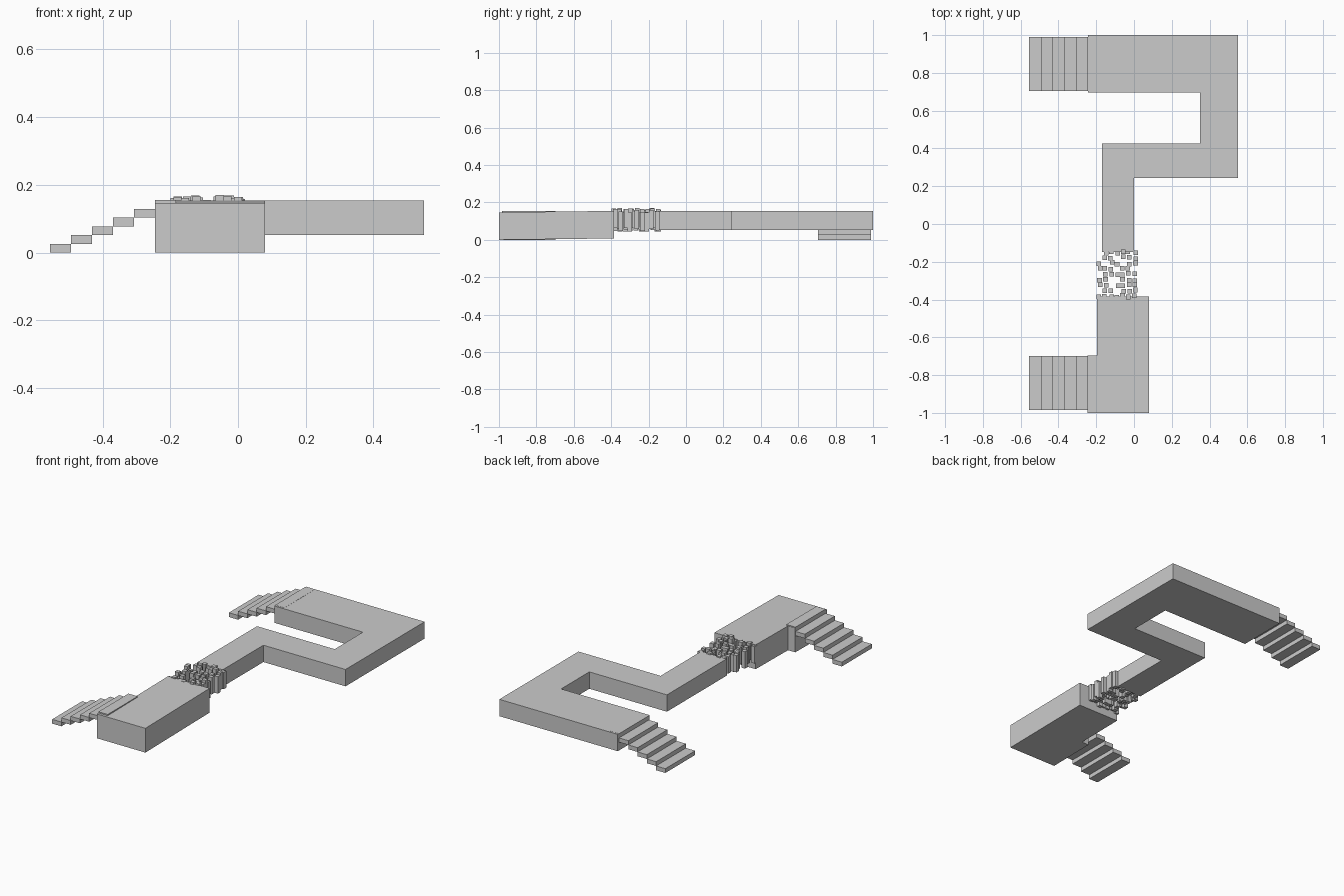
import bpy, bmesh, random
from mathutils import Matrix, Vector

if "Cube" in bpy.data.objects:
    bpy.data.objects.remove(bpy.data.objects["Cube"])

random.seed(4)


def finish(name, bm):
    bmesh.ops.recalc_face_normals(bm, faces=bm.faces)
    mesh = bpy.data.meshes.new(name)
    bm.to_mesh(mesh)
    bm.free()
    ob = bpy.data.objects.new(name, mesh)
    bpy.context.collection.objects.link(ob)
    return ob


def add_box(bm, lo, hi):
    lo, hi = Vector(lo), Vector(hi)
    m = Matrix.Translation((lo + hi) / 2) @ Matrix.Diagonal((*(hi - lo), 1))
    bmesh.ops.create_cube(bm, size=1, matrix=m)


def slab(name, outline, z0, z1, tilt=0.0):
    """Extrude a plan outline; tilt raises z with distance from y = -1."""
    bm = bmesh.new()
    face = bm.faces.new([bm.verts.new((x, y, z0)) for x, y in outline])
    ext = bmesh.ops.extrude_face_region(bm, geom=[face])
    top = [v for v in ext["geom"] if isinstance(v, bmesh.types.BMVert)]
    bmesh.ops.translate(bm, verts=top, vec=(0, 0, z1 - z0))
    for v in bm.verts:
        v.co.z += tilt * (v.co.y + 1)
    return finish(name, bm)


def stairs(name, y0, y1, steps=6, run=0.062, rise=0.0258):
    bm = bmesh.new()
    for i in range(steps):
        x, z = -0.555 + i * run, i * rise
        add_box(bm, (x, y0, z), (x + run, y1, z + rise))
    return finish(name, bm)


# winding upper walkway
slab("upper_walkway", [(-0.243, 1), (0.55, 1), (0.55, 0.243), (0, 0.243), (0, -0.147),
                       (-0.17, -0.147), (-0.17, 0.425), (0.35, 0.425), (0.35, 0.695),
                       (-0.243, 0.695)], 0.052, 0.154)

# slightly tilted broken-off section
slab("fallen_section", [(-0.245, -1), (0.08, -1), (0.08, -0.385), (-0.197, -0.385),
                        (-0.197, -0.695), (-0.245, -0.695)], 0, 0.147, 0.012)

# floating stairs at both ends
stairs("upper_stairs", 0.705, 0.99)
stairs("lower_stairs", -0.985, -0.698)

# crumbling gap: jittered upright columns with some missing
bm = bmesh.new()
for i in range(7):
    for j in range(9):
        if random.random() < 0.15 or (i == 0 and j > 6):
            continue
        x = -0.183 + i * 0.0313 + random.uniform(-0.006, 0.006)
        y = -0.383 + j * 0.029 + random.uniform(-0.006, 0.006)
        z = random.uniform(-0.009, 0.016)
        add_box(bm, (x - 0.012, y - 0.012, 0.052 + z), (x + 0.012, y + 0.012, 0.154 + z))
finish("rubble_columns", bm)
